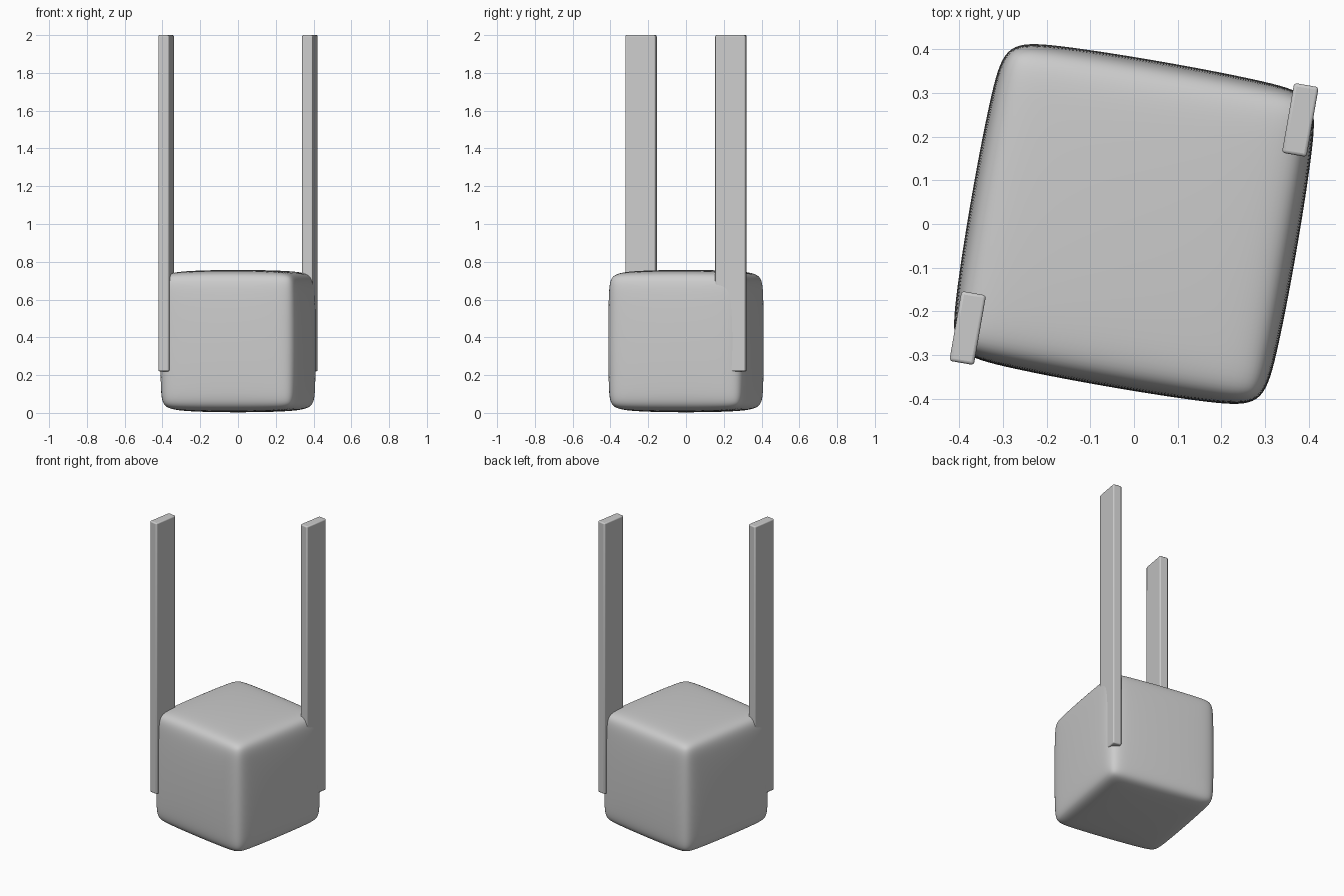
import bpy
import math

if "Cube" in bpy.data.objects:
    bpy.data.objects.remove(bpy.data.objects["Cube"])

TURN = math.radians(-9.9)  # the whole model is turned slightly about z


def box(name, centre, size, bevel, segments):
    """Bevelled box, placed in the turned frame."""
    c, s = math.cos(TURN), math.sin(TURN)
    x, y, z = centre
    bpy.ops.mesh.primitive_cube_add(size=1, location=(x * c - y * s, x * s + y * c, z),
                                    rotation=(0, 0, TURN))
    ob = bpy.context.object
    ob.name = name
    ob.scale = size
    bpy.ops.object.transform_apply(location=False, rotation=False, scale=True)
    mod = ob.modifiers.new("Bevel", 'BEVEL')
    mod.width = bevel
    mod.segments = segments
    return ob


# Soft, slightly bulging block
block = box("block", (0, 0, 0.38), (0.76, 0.76, 0.76), 0.04, 1)
sub = block.modifiers.new("Subdivision", 'SUBSURF')
sub.levels = sub.render_levels = 4
bpy.ops.object.shade_smooth()

# Two upright posts set into opposite corners
for side, sign in (("left", -1), ("right", 1)):
    box(side + "_post", (sign * 0.334, sign * 0.300, 1.11), (0.057, 0.162, 1.78), 0.007, 3)
    bpy.ops.object.shade_smooth_by_angle(angle=math.radians(35))
